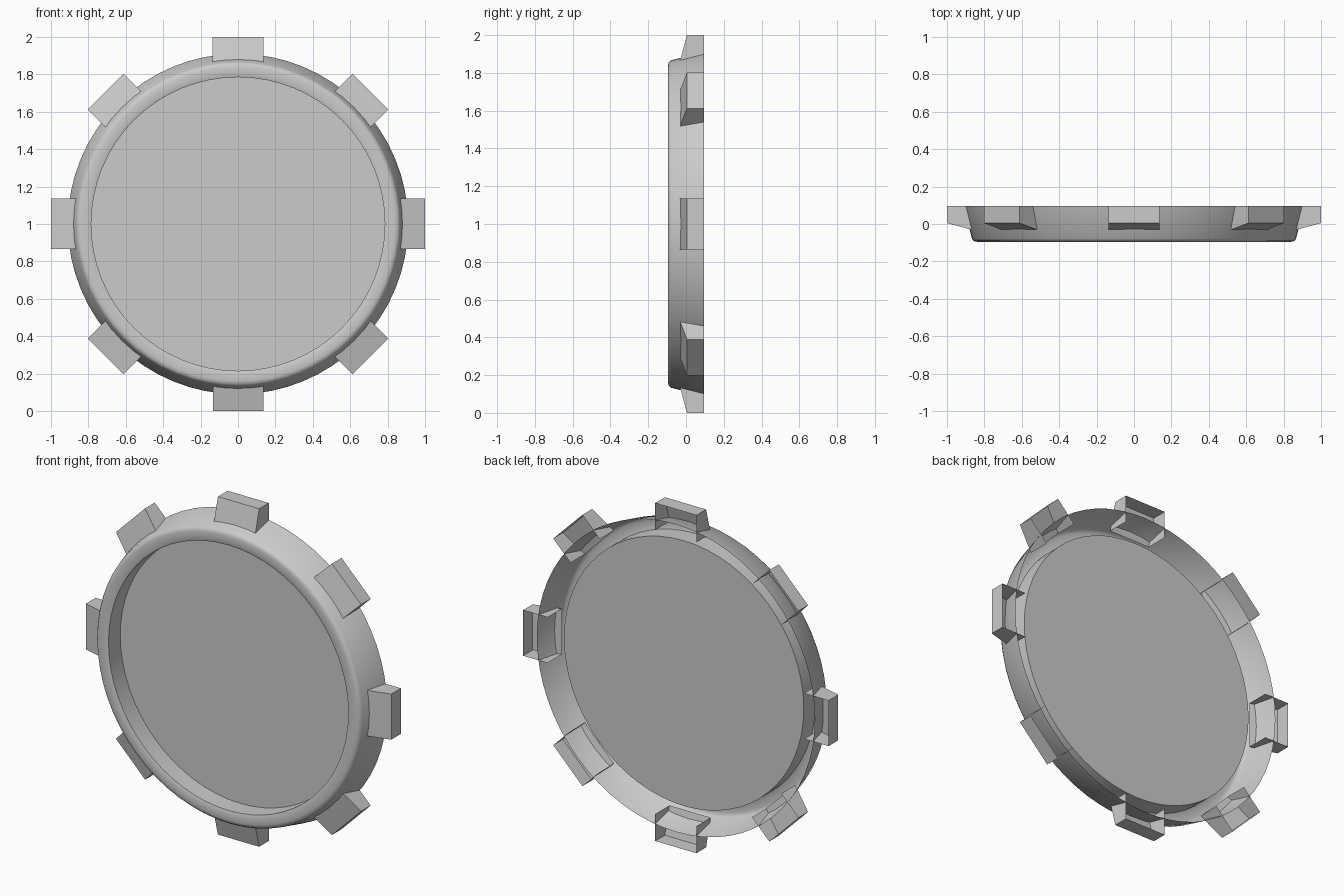
import bpy, bmesh, math
from mathutils import Matrix

cube = bpy.data.objects.get("Cube")
if cube:
    bpy.data.objects.remove(cube, do_unlink=True)

grey = bpy.data.materials.new("plain grey")
grey.use_nodes = True
colour = (0.6, 0.6, 0.6, 1)
grey.diffuse_color = colour
grey.node_tree.nodes["Principled BSDF"].inputs["Base Color"].default_value = colour

SEGMENTS = 64
CENTRE = Matrix.Translation((0, 0, 1))


def add_object(name, bm, matrix=CENTRE):
    mesh = bpy.data.meshes.new(name)
    bm.to_mesh(mesh)
    bm.free()
    mesh.materials.append(grey)
    obj = bpy.data.objects.new(name, mesh)
    obj.matrix_world = matrix
    bpy.context.collection.objects.link(obj)
    return obj


# Dished shell: (radius, y) profile spun about the y axis, open at the back
profile = [(0.785, 0.02), (0.785, -0.09), (0.80, -0.095), (0.84, -0.095),
           (0.857, -0.091), (0.867, -0.078), (0.91, 0.095)]
bm = bmesh.new()
rings = []
for radius, y in profile:
    ring = []
    for i in range(SEGMENTS):
        a = math.tau * i / SEGMENTS
        ring.append(bm.verts.new((radius * math.cos(a), y, radius * math.sin(a))))
    rings.append(ring)
for inner, outer in zip(rings, rings[1:]):
    for i in range(SEGMENTS):
        j = (i + 1) % SEGMENTS
        bm.faces.new((inner[i], inner[j], outer[j], outer[i]))
bm.faces.new(rings[0])
bmesh.ops.recalc_face_normals(bm, faces=bm.faces)
shell = add_object("dished_shell", bm)
bpy.ops.object.select_all(action="DESELECT")
shell.select_set(True)
bpy.context.view_layer.objects.active = shell
bpy.ops.object.shade_smooth_by_angle(angle=math.radians(40))

# Eight hollow rim tabs: outer wall, sloped front and two side walls
side = [(0.84, 0.095), (0.84, -0.038), (1.0, 0.005), (1.0, 0.095)]
for n in range(8):
    bm = bmesh.new()
    left, right = ([bm.verts.new((x, y, z)) for z, y in side] for x in (-0.135, 0.135))
    bm.faces.new(left)
    bm.faces.new(right[::-1])
    for k in (1, 2):
        bm.faces.new((left[k], right[k], right[k + 1], left[k + 1]))
    bmesh.ops.recalc_face_normals(bm, faces=bm.faces)
    add_object(f"rim_tab_{n + 1}", bm, CENTRE @ Matrix.Rotation(n * math.tau / 8, 4, "Y"))
